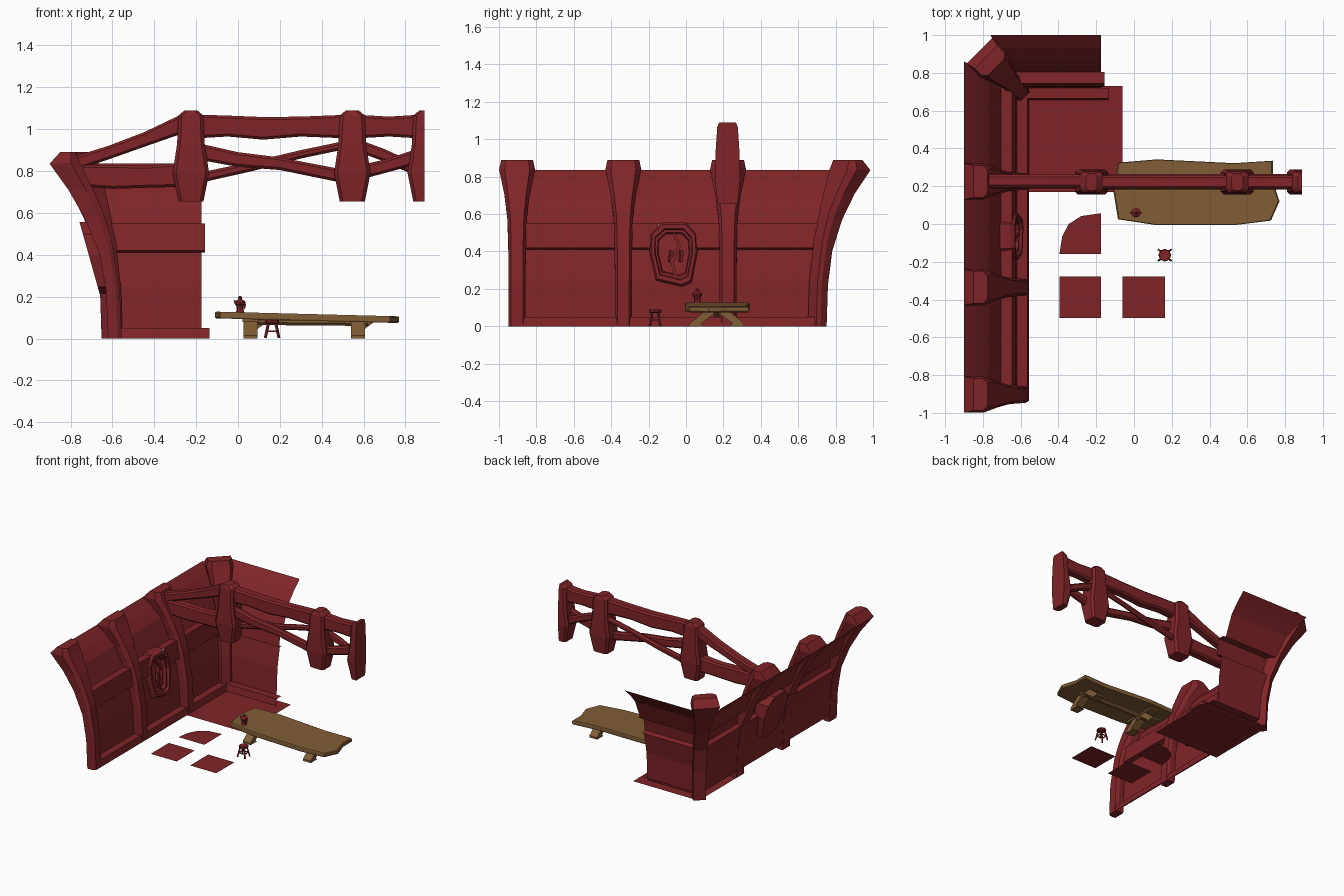
import bpy, bmesh, math
from mathutils import Matrix, Vector

if "Cube" in bpy.data.objects:
    bpy.data.objects.remove(bpy.data.objects["Cube"])


def material(name, rgb):
    m = bpy.data.materials.new(name)
    m.diffuse_color = (*rgb, 1)
    m.use_nodes = True
    m.node_tree.nodes["Principled BSDF"].inputs["Base Color"].default_value = m.diffuse_color
    return m


RED = material("dark_red", (0.215, 0.018, 0.021))
BROWN = material("wood_brown", (0.215, 0.110, 0.036))


def finish(name, bm, mat):
    bmesh.ops.recalc_face_normals(bm, faces=bm.faces)
    me = bpy.data.meshes.new(name)
    bm.to_mesh(me)
    bm.free()
    me.materials.append(mat)
    ob = bpy.data.objects.new(name, me)
    bpy.context.collection.objects.link(ob)
    return ob


def loft(name, rings, mat=RED, matrix=None, cut_x=None):
    """Skin a list of equal-length rings and cap both ends."""
    bm = bmesh.new()
    vs = [[bm.verts.new(p) for p in r] for r in rings]
    n = len(vs[0])
    for a, b in zip(vs, vs[1:]):
        for i in range(n):
            j = (i + 1) % n
            bm.faces.new((a[i], a[j], b[j], b[i]))
    bm.faces.new(vs[0])
    bm.faces.new(vs[-1])
    if matrix:
        bm.transform(matrix)
    if cut_x is not None:
        g = bm.verts[:] + bm.edges[:] + bm.faces[:]
        r = bmesh.ops.bisect_plane(bm, geom=g, plane_co=(cut_x, 0, 0),
                                   plane_no=(1, 0, 0), clear_outer=True)
        edges = [e for e in r["geom_cut"] if isinstance(e, bmesh.types.BMEdge)]
        bmesh.ops.edgeloop_fill(bm, edges=edges)
    return finish(name, bm, mat)


def oct_ring(cx, cy, z, hx, hy, c):
    q = [(hx, hy - c), (hx - c, hy), (c - hx, hy), (-hx, hy - c),
         (-hx, c - hy), (c - hx, -hy), (hx - c, -hy), (hx, c - hy)]
    return [(cx + x, cy + y, z) for x, y in q]


def beam(name, pts, y, hy, mat=RED):
    """Chamfered beam along x; pts are (x, top, bottom)."""
    c = 0.012
    loft(name, [[(x, y - hy, b + c), (x, y - hy, t - c), (x, y - hy + c, t), (x, y + hy - c, t),
                 (x, y + hy, t - c), (x, y + hy, b + c), (x, y + hy - c, b), (x, y - hy + c, b)]
                for x, t, b in pts], mat)


def strut(name, a, b, r, sides=4, mat=RED):
    """Straight bar from a to b."""
    a, b = Vector(a), Vector(b)
    rot = (b - a).to_track_quat('Z', 'Y')
    ring = [rot @ Vector((r * math.cos(t), r * math.sin(t), 0))
            for t in [2 * math.pi * (i + .5) / sides for i in range(sides)]]
    loft(name, [[p + a for p in ring], [p + b for p in ring]], mat)


def lathe(name, x, y, prof, sides=8, mat=RED):
    loft(name, [[(x + r * math.cos(2 * math.pi * i / sides), y + r * math.sin(2 * math.pi * i / sides), z)
                 for i in range(sides)] for r, z in prof], mat)


def plate(name, pts, z=0.001, mat=RED):
    bm = bmesh.new()
    bm.faces.new([bm.verts.new((x, y, z)) for x, y in pts])
    return finish(name, bm, mat)


def rect(x0, x1, y0, y1):
    return [(x0, y0), (x1, y0), (x1, y1), (x0, y1)]


# Wall cross-section (distance outwards, height): skirting, panel, rail, flare
WALL = [(.555, 0), (.565, .05), (.62, .05), (.63, .25), (.66, .41), (.625, .42),
        (.645, .55), (.705, .545), (.77, .70), (.83, .77), (.9, .835)]


def corner(d):
    return .72 + (d - .62) * .5


bm = bmesh.new()
for (d0, z0), (d1, z1) in zip(WALL, WALL[1:]):
    e0, e1 = corner(d0), corner(d1)
    spans = [((-.905, -.905), (e0, e1))]
    if .2 < z0 < .5:        # opening behind the window
        spans = [((-.905, -.905), (-.15, -.15)), ((.015, .015), (e0, e1))]
    for (a0, a1), (b0, b1) in spans:
        bm.faces.new([bm.verts.new(p) for p in
                      ((-d0, a0, z0), (-d0, b0, z0), (-d1, b1, z1), (-d1, a1, z1))])
bmesh.ops.remove_doubles(bm, verts=bm.verts, dist=1e-4)
finish("side_wall", bm, RED)

bm = bmesh.new()
for (d0, z0), (d1, z1) in zip(WALL, WALL[1:]):
    end = -.135 if z1 < .06 else (-.157 if .4 < z0 < .56 and z1 > .415 and z1 < .56 else -.175)
    bm.faces.new([bm.verts.new(p) for p in
                  ((.1 - corner(d0), d0 + .1, z0), (end, d0 + .1, z0),
                   (end, d1 + .1, z1), (.1 - corner(d1), d1 + .1, z1))])
finish("back_wall", bm, RED)

# Curved ribs, flaring at the top: outer x, inner x, outer z, inner z, half width
RIB = [(-.62, -.555, 0, 0, .045), (-.63, -.565, .22, .24, .045), (-.66, -.603, .40, .47, .047),
       (-.73, -.64, .57, .59, .052), (-.81, -.685, .71, .70, .068), (-.9, -.755, .835, .84, .096),
       (-.85, -.775, .89, .89, .085)]
rings = []
for xo, xi, zo, zi, w in RIB:
    xm, zm = xi + (xo - xi) * .3, zi + (zo - zi) * .3
    rings.append([(xo, -w, zo), (xm, -w, zm), (xi, -w * .7, zi),
                  (xi, w * .7, zi), (xm, w, zm), (xo, w, zo)])
for i, y in enumerate((-.903, -.335, .225)):
    loft(f"wall_rib_{i}", rings, matrix=Matrix.Translation((0, y, 0)))
loft("corner_rib", rings, matrix=Matrix.Translation((-.62, .72, 0))
     @ Matrix.Rotation(-math.pi / 4, 4, 'Z') @ Matrix.Translation((.62, 0, 0)))

# Leaning window: frame stepping in to a recessed pane
OUT = [(-.19, .50), (-.13, .556), (0, .556), (.055, .50), (.062, .40),
       (.03, .235), (-.02, .212), (-.16, .245), (-.195, .40)]


def window_ring(s, t):
    r = []
    for y, z in OUT:
        y, z = -.065 + (y + .065) * s, .385 + (z - .385) * s
        f, b = -.585 - .14 * (z - .22), -.66 - .28 * (z - .21)
        r.append((f + (b - f) * t, y, z))
    return r


loft("window_frame", [window_ring(*p) for p in
                      ((1, 1), (1, .2), (.93, 0), (.8, 0), (.76, .2), (.68, .2), (.64, .45))])
loft("window_divider", [[(-.60 - .2 * (z - .22) + dx, y + dy, z) for dx, dy in
                         ((-.05, -.008), (0, -.008), (0, .008), (-.05, .008))]
                        for y, z in ((-.055, .27), (-.075, .34), (-.035, .43), (-.065, .50))])
for y in (-.085, -.03):
    strut("window_handle", (-.632, y, .345), (-.636, y + .008, .405), .012)

# Overhead truss: three posts, the last one sliced at the edge
POST = [(1.09, .03, .045), (1.065, .06, .055), (.93, .066, .064), (.79, .087, .067), (.655, .06, .054)]
for i, x in enumerate((-.225, .546, .897)):
    loft(f"truss_post_{i}", [oct_ring(x, .222, z, hx, hy, .016) for z, hx, hy in POST],
         cut_x=.89 if i == 2 else None)
beam("rising_beam", [(-.83, .855, .785), (-.62, .92, .855), (-.45, .985, .915), (-.25, 1.08, .985)], .228, .034)
beam("lower_beam", [(-.80, .83, .73), (-.6, .83, .715), (-.45, .825, .72), (-.25, .84, .725)], .225, .036)
beam("top_beam", [(-.22, 1.07, .955), (-.05, 1.065, .965), (.12, 1.058, .95), (.3, 1.06, .965),
                  (.55, 1.07, .955), (.72, 1.06, .965), (.885, 1.07, .955)], .222, .036)
beam("brace_front_a", [(-.22, .94, .86), (0, .89, .82), (.2, .865, .805), (.54, .80, .735)], .205, .022)
beam("brace_back_a", [(-.22, .785, .735), (.07, .845, .80), (.3, .90, .86), (.54, .95, .91)], .246, .018)
beam("brace_front_b", [(.55, .82, .75), (.7, .855, .79), (.885, .915, .84)], .205, .022)
beam("brace_back_b", [(.55, .96, .90), (.7, .905, .845), (.885, .82, .76)], .246, .018)

# Floor pieces
plate("corner_floor", rect(-.62, -.06, .17, .73))
plate("floor_tile_a", rect(-.395, -.175, -.497, -.277))
plate("floor_tile_b", rect(-.06, .163, -.497, -.277))
plate("rounded_floor_tile", [(-.395, -.16), (-.38, -.065), (-.345, 0), (-.28, .042), (-.175, .057), (-.175, -.16)])

# Table: worn plank top, splayed legs, stretcher and braces
TOP = [(-.085, .025), (.12, -.006), (.53, -.006), (.725, .018), (.77, .12), (.735, .23),
       (.735, .335), (.53, .322), (.12, .342), (-.085, .325), (-.11, .18)]


def top_ring(s, dz):
    return [(.33 + (x - .33) * s, .168 + (y - .168) * s, .122 - .022 * (x + .1) / .87 + dz) for x, y in TOP]


loft("table_top", [top_ring(.985, -.026), top_ring(1, -.02), top_ring(1, 0), top_ring(.985, .006)], BROWN)
for x in (.027, .54):
    for s in (-1, 1):
        loft("table_leg", [[(x + dx, .165 + s * y, z) for dx in (0, .066)
                            for y in ((ya, yb) if dx == 0 else (yb, ya))]
                           for ya, yb, z in ((.145, .07, 0), (.145, .085, .015), (.05, -.025, .095))], BROWN)
    loft("leg_crossbar", [[(x - .006, y, z), (x + .072, y, z), (x + .072, y, z + .022), (x - .006, y, z + .022)]
                          for y, z in ((.03, .078), (.30, .078))], BROWN)
    strut("table_brace", (x + .06, .165, .055), (x + .12, .165, .1), .016, mat=BROWN)
beam("table_stretcher", [(.03, .1, .065), (.62, .095, .06)], .165, .022, BROWN)

# Stool
lathe("stool_seat", .163, -.165, [(.028, .072), (.034, .076), (.034, .086), (.03, .09)])
for a in (45, 135, 225, 315):
    c, s = math.cos(math.radians(a)), math.sin(math.radians(a))
    strut("stool_leg", (.163 + .046 * c, -.165 + .04 * s, .003), (.163 + .024 * c, -.165 + .024 * s, .075), .007)
    strut("stool_rung", (.163 + .036 * c, -.165 + .034 * s, .035), (.163 - .036 * s, -.165 + .034 * c, .035), .004)

# Lidded tankard
lathe("tankard", .01, .06, [(.02, .125), (.016, .14), (.018, .155), (.026, .165), (.026, .175),
                            (.018, .182), (.008, .188), (.01, .196), (.004, .203)])
strut("tankard_handle", (.03, .06, .142), (.036, .06, .166), .005)
strut("tankard_spout", (-.01, .06, .165), (-.018, .06, .182), .006)
